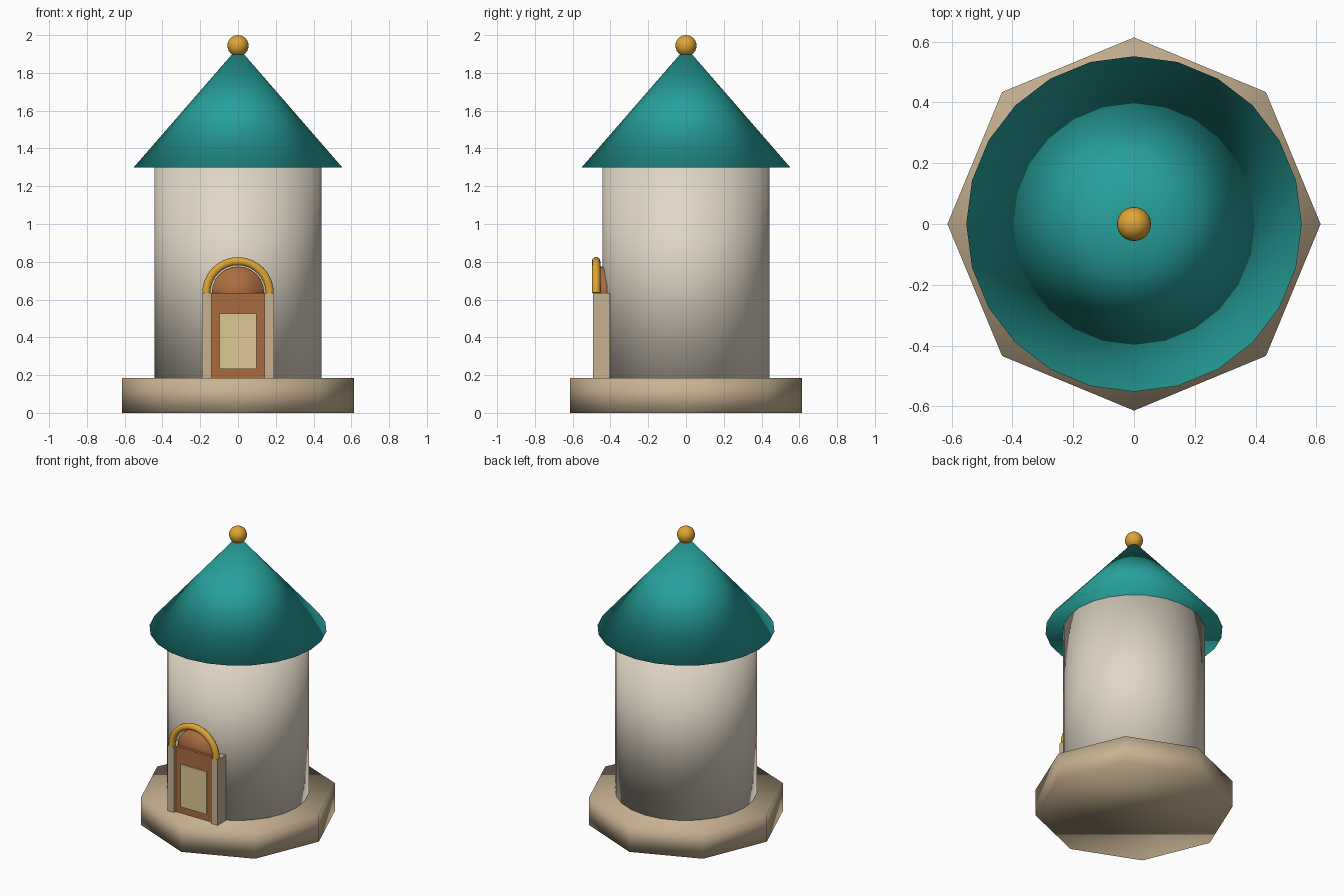
import bpy
from math import pi, cos, sin

cube = bpy.data.objects.get("Cube")
if cube:
    bpy.data.objects.remove(cube, do_unlink=True)


def material(name, r, g, b):
    """Flat colour given as 0-255 display values."""
    def linear(c):
        c /= 255
        return c / 12.92 if c <= 0.04045 else ((c + 0.055) / 1.055) ** 2.4
    colour = (linear(r), linear(g), linear(b), 1)
    m = bpy.data.materials.new(name)
    m.use_nodes = True
    m.diffuse_color = colour
    m.node_tree.nodes["Principled BSDF"].inputs["Base Color"].default_value = colour
    return m


plaster = material("cream plaster", 225, 215, 198)
stone = material("tan stone", 200, 178, 146)
teal = material("teal roof", 38, 160, 155)
gold = material("gold", 222, 165, 52)
wood = material("brown wood", 170, 108, 64)
pale = material("pale panel", 222, 199, 147)


def finish(name, mat, smooth=True):
    ob = bpy.context.object
    ob.name = name
    ob.data.materials.append(mat)
    if smooth:
        bpy.ops.object.shade_smooth()
    return ob


def round_part(name, mat, sides, r_low, r_top, low, top):
    bpy.ops.mesh.primitive_cone_add(vertices=sides, radius1=r_low, radius2=r_top,
                                    depth=top - low, location=(0, 0, (low + top) / 2))
    return finish(name, mat)


def box(name, mat, x, y, z):
    """Box from (min, max) pairs."""
    spans = (x, y, z)
    bpy.ops.mesh.primitive_cube_add(size=1, location=[(a + b) / 2 for a, b in spans])
    bpy.context.object.scale = [b - a for a, b in spans]
    bpy.ops.object.transform_apply(location=False, rotation=False, scale=True)
    return finish(name, mat, smooth=False)


BASE_TOP, EAVES, SPRING = 0.186, 1.3, 0.635

# Tower body, fully smooth shaded across the caps
round_part("base", stone, 8, 0.614, 0.614, 0, BASE_TOP)
round_part("tower_wall", plaster, 24, 0.442, 0.442, BASE_TOP, EAVES)
round_part("roof", teal, 24, 0.552, 0, EAVES, 1.935)
bpy.ops.mesh.primitive_uv_sphere_add(segments=24, ring_count=12, radius=0.056,
                                     location=(0, 0, 1.944))
finish("roof_finial", gold)

# Doorway
box("door", wood, (-0.14, 0.14), (-0.475, -0.41), (BASE_TOP, SPRING))
box("door_panel", pale, (-0.098, 0.098), (-0.483, -0.474), (0.233, 0.525))
for side, name in ((1, "left_jamb"), (-1, "right_jamb")):
    x = sorted((side * 0.14, side * 0.19))
    box(name, stone, x, (-0.493, -0.403), (BASE_TOP, SPRING))

# Round door head, its lower half hidden by the door
bpy.ops.mesh.primitive_cylinder_add(vertices=24, radius=0.139, depth=0.05,
                                    location=(0, -0.431, SPRING), rotation=(pi / 2, 0, 0))
finish("door_head", wood)

# Half-ring arch resting on the jambs
curve = bpy.data.curves.new("door_arch", "CURVE")
curve.dimensions = "3D"
curve.bevel_depth = 0.0225
curve.bevel_resolution = 3
curve.use_fill_caps = True
steps = 16
path = curve.splines.new("POLY")
path.points.add(steps)
for i, point in enumerate(path.points):
    a = pi * i / steps
    point.co = (0.168 * cos(a), -0.476, SPRING + 0.168 * sin(a), 1)
path.use_smooth = True
curve.materials.append(gold)
arch = bpy.data.objects.new("door_arch", curve)
bpy.context.collection.objects.link(arch)
